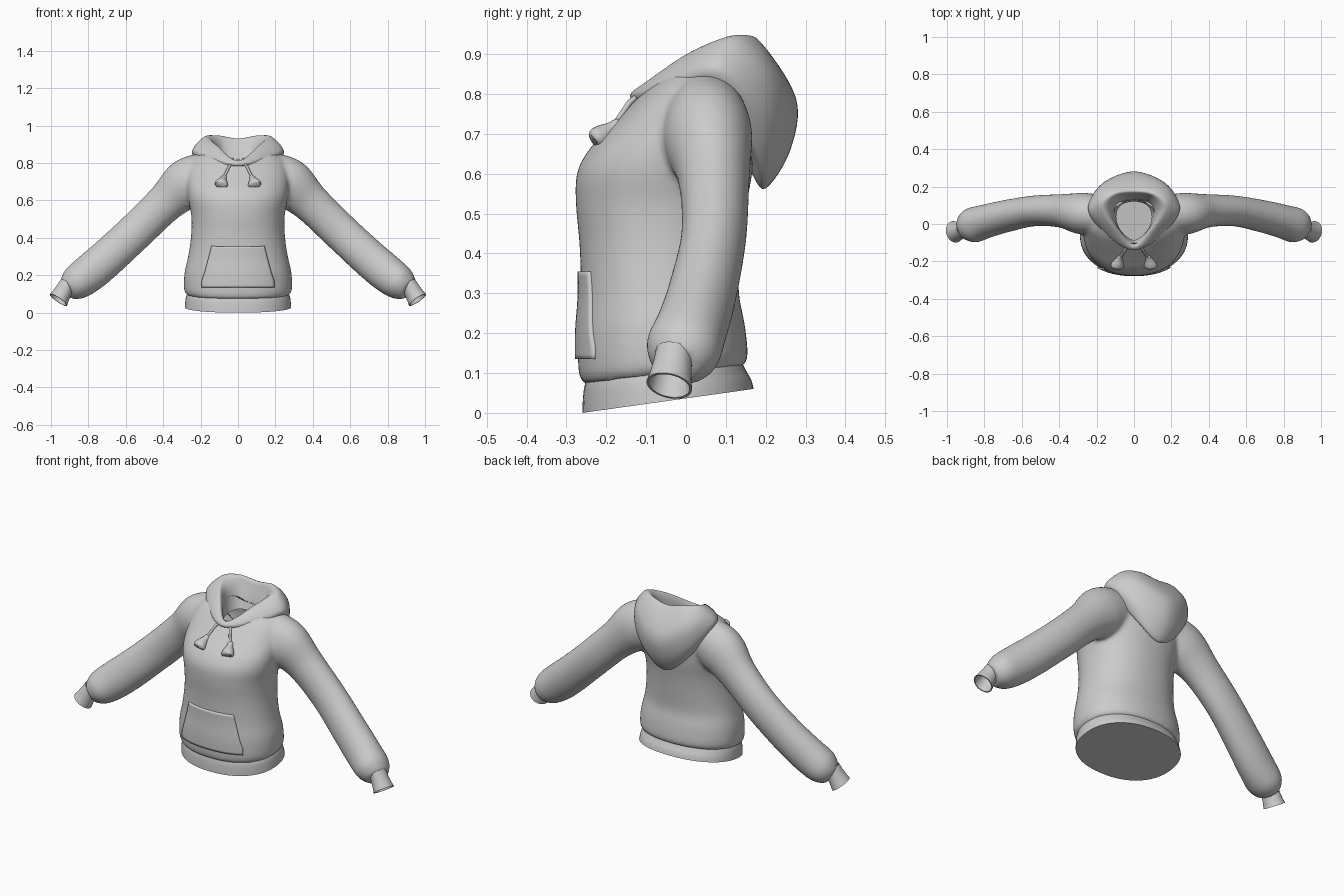
import bpy, bmesh, math
from mathutils import Vector
from mathutils.bvhtree import BVHTree

if "Cube" in bpy.data.objects:
    bpy.data.objects.remove(bpy.data.objects["Cube"])


def spline(pts, n, closed=False):
    """Catmull-Rom resampling of same-length tuples, n steps per span."""
    out, m = [], len(pts)
    pick = (lambda i: pts[i % m]) if closed else (lambda i: pts[max(0, min(m - 1, i))])
    for i in range(m if closed else m - 1):
        a, b, c, d = (pick(i + k) for k in (-1, 0, 1, 2))
        for s in range(n):
            t = s / n
            out.append(tuple(0.5 * (2 * q + (r - p) * t + (2 * p - 5 * q + 4 * r - w) * t * t
                                    + (3 * q - p - 3 * r + w) * t ** 3)
                             for p, q, r, w in zip(a, b, c, d)))
    if not closed:
        out.append(tuple(pts[-1]))
    return out


def smooth(mesh, angle=50):
    mesh.polygons.foreach_set("use_smooth", [True] * len(mesh.polygons))
    mesh.set_sharp_from_angle(angle=math.radians(angle))


def add_object(name, bm, angle=50):
    bmesh.ops.recalc_face_normals(bm, faces=bm.faces)
    mesh = bpy.data.meshes.new(name)
    bm.to_mesh(mesh)
    bm.free()
    smooth(mesh, angle)
    ob = bpy.data.objects.new(name, mesh)
    bpy.context.collection.objects.link(ob)
    return ob


def loft(bm, rings, cap_start=True, cap_end=True):
    rows = [[bm.verts.new(p) for p in ring] for ring in rings]
    n = len(rows[0])
    for a, b in zip(rows, rows[1:]):
        for i in range(n):
            j = (i + 1) % n
            bm.faces.new((a[i], a[j], b[j], b[i]))
    if cap_start:
        bm.faces.new(rows[0][::-1])
    if cap_end:
        bm.faces.new(rows[-1])


def tube(path, n=32, axis=None):
    """Rings along rows of (x, y, z, radius across, radius in depth)."""
    rings = []
    for i, (x, y, z, ra, rd) in enumerate(path):
        t = axis or Vector(path[min(i + 1, len(path) - 1)][:3]) - Vector(path[max(i - 1, 0)][:3])
        t = t.normalized()
        v = t.cross(Vector((0, 1, 0))).normalized()
        u = v.cross(t)
        rings.append([Vector((x, y, z)) + v * ra * math.cos(k * math.tau / n)
                      + u * rd * math.sin(k * math.tau / n) for k in range(n)])
    return rings


def mirror_rows(rows, s):
    return [(r[0] * s,) + tuple(r[1:]) for r in rows]


def torso_ring(z0, hw, yf, yb, n=64):
    """Rounded section whose lower edge rises towards the back."""
    ring = []
    for k in range(n):
        a = k * math.tau / n
        c, s = math.cos(a), math.sin(a)
        x = hw * math.copysign(abs(c) ** 0.9, c)
        y = (yf + yb) / 2 + (yb - yf) / 2 * math.copysign(abs(s) ** 0.9, s)
        ring.append((x, y, z0 + 0.14 * (y + 0.26) * max(0, 1 - z0 / 0.35)))
    return ring


# Body: torso and both sleeves fused into one soft surface
torso = [(0.07, .268, -.255, .14), (0.10, .288, -.269, .155), (0.2, .286, -.271, .147),
         (0.3, .266, -.264, .132), (0.42, .25, -.267, .14), (0.52, .25, -.276, .152),
         (0.6, .265, -.274, .166), (0.66, .272, -.244, .171), (0.72, .272, -.188, .168),
         (0.78, .26, -.132, .152), (0.82, .24, -.092, .13), (0.855, .19, -.05, .11)]
sleeve = [(.16, .05, .74, .12, .10), (.27, .055, .69, .135, .112), (.385, .07, .59, .106, .09),
          (.535, .07, .445, .101, .082), (.685, .042, .305, .102, .086),
          (.79, .015, .215, .102, .09), (.87, -.01, .155, .091, .094), (.915, -.03, .125, .06, .062)]
bm = bmesh.new()
loft(bm, [torso_ring(*r) for r in spline(torso, 4)])
for s in (1, -1):
    loft(bm, tube(mirror_rows(spline(sleeve, 6), s)))
body = add_object("body", bm)
rm = body.modifiers.new("fuse", 'REMESH')
rm.mode, rm.voxel_size = 'VOXEL', 0.01
sm = body.modifiers.new("soften", 'SMOOTH')
sm.factor, sm.iterations = 0.5, 10
dg = bpy.context.evaluated_depsgraph_get()
fused = bpy.data.meshes.new_from_object(body.evaluated_get(dg))
body.modifiers.clear()
bm = bmesh.new()
bm.from_mesh(fused)
# neck opening under the hood
hole = []
for f in bm.faces:
    c = f.calc_center_median()
    if c.z > 0.68 and (c.x / .125) ** 2 + ((c.y - .015) / .115) ** 2 < 1:
        hole.append(f)
bmesh.ops.delete(bm, geom=hole, context='FACES')
surface = BVHTree.FromBMesh(bm)
bm.to_mesh(body.data)
bm.free()
smooth(body.data, 180)

# Waistband with closed bottom
hem = [(0.0, .284, -.26, .17), (0.03, .282, -.259, .163), (0.06, .278, -.256, .15),
       (0.085, .27, -.25, .14)]
bm = bmesh.new()
loft(bm, [torso_ring(*r) for r in spline(hem, 4)])
add_object("waistband", bm)

# Hood: half outline from front to back, each column runs base > outside > rim > inside
columns = [
    [(0, -.12, .785), (0, -.135, .785), (0, -.14, .797), (0, -.13, .81),
     (0, -.115, .812), (0, -.10, .795), (0, -.085, .75)],
    [(.13, -.045, .80), (.147, -.055, .808), (.157, -.045, .838), (.14, -.025, .875),
     (.112, -.008, .893), (.085, -.02, .85), (.07, -.035, .76)],
    [(.21, .07, .825), (.235, .075, .832), (.245, .085, .865), (.215, .09, .91),
     (.165, .10, .943), (.12, .07, .89), (.095, .04, .77)],
    [(.12, .155, .67), (.13, .18, .65), (.168, .21, .74), (.165, .21, .86),
     (.11, .165, .946), (.085, .14, .90), (.07, .10, .78)],
    [(0, .165, .60), (0, .20, .563), (0, .262, .66), (0, .276, .79),
     (0, .185, .928), (0, .15, .88), (0, .12, .78)]]
columns += [mirror_rows(c, -1) for c in columns[3:0:-1]]
columns = [spline(c, 6) for c in columns]
bm = bmesh.new()
loft(bm, [spline(ring, 10, True) for ring in zip(*columns)], False, False)
add_object("hood", bm, 180)

# Front pocket draped over the body
bm = bmesh.new()
NX, NZ = 28, 18
grid = []
for j in range(NZ + 1):
    v = j / NZ
    w = .192 - .052 * max(0, (v - .15) / .85) ** 0.85
    row = []
    for i in range(NX + 1):
        x, z = (2 * i / NX - 1) * w, .135 + .22 * v
        hit = surface.ray_cast(Vector((x, -1, z)), Vector((0, 1, 0)))[0]
        row.append(bm.verts.new((x, hit.y, z)))
    grid.append(row)
for a, b in zip(grid, grid[1:]):
    for i in range(NX):
        bm.faces.new((a[i], a[i + 1], b[i + 1], b[i]))
pocket = add_object("front_pocket", bm)
so = pocket.modifiers.new("thickness", 'SOLIDIFY')
so.thickness, so.offset = 0.016, 0

for s, side in ((1, "left"), (-1, "right")):
    # Hollow ribbed-end cuff
    start, end = Vector((.915 * s, -.03, .145)), Vector((.96 * s, -.042, .068))
    profile = [(-.1, .044), (.3, .046), (.7, .05), (1, .055), (1, .049), (.6, .044), (.1, .04)]
    rows = [(*start.lerp(end, t), r, r * 1.06) for t, r in profile]
    bm = bmesh.new()
    loft(bm, tube(rows, 32, Vector((.55 * s, -.2, -.8))), False, True)
    add_object(side + "_cuff", bm, 40)

    # Drawstring
    cord = [(.03, -.105, .80, .007, .007), (.045, -.135, .785, .007, .007),
            (.06, -.158, .755, .007, .007), (.075, -.178, .725, .007, .007)]
    bm = bmesh.new()
    loft(bm, tube(mirror_rows(spline(cord, 4), s), 10))
    add_object(side + "_drawstring", bm)

    # Tassel: knot, neck and flared end
    tassel = [(.069, -.162, .732, .006, .006), (.073, -.17, .725, .015, .015),
              (.077, -.181, .716, .017, .017), (.08, -.19, .710, .02, .02),
              (.085, -.207, .697, .03, .028), (.089, -.222, .686, .036, .029),
              (.091, -.230, .680, .031, .022)]
    bm = bmesh.new()
    loft(bm, tube(mirror_rows(spline(tassel, 3), s), 20))
    add_object(side + "_tassel", bm)
